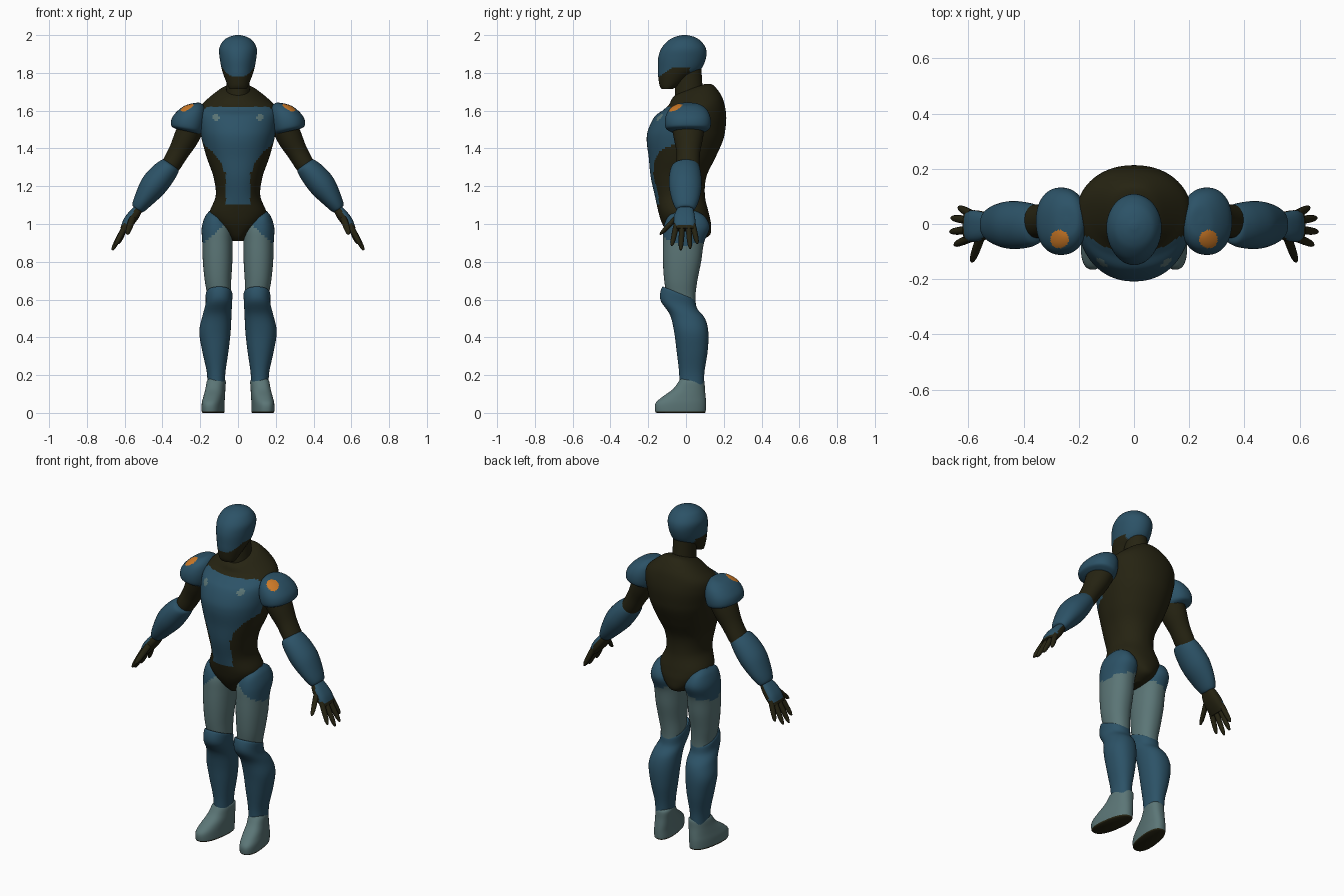
import bpy, bmesh, math
from mathutils import Vector

MATS = []
for name, col in [("steel_blue", (0.025, 0.085, 0.135)), ("dark_olive", (0.019, 0.017, 0.006)),
                  ("pale_grey", (0.105, 0.180, 0.182)), ("orange", (0.60, 0.19, 0.02))]:
    m = bpy.data.materials.new(name)
    m.diffuse_color = (*col, 1)
    MATS.append(m)
BLUE, DARK, GREY, ORANGE = range(4)


def catmull(a, b, c, d, t):
    return [0.5 * (2 * q + (r - p) * t + (2 * p - 5 * q + 4 * r - s) * t * t
                   + (3 * q - p - 3 * r + s) * t ** 3) for p, q, r, s in zip(a, b, c, d)]


def loft(name, stations, colour, sides=32, steps=5, power=2.0, mirror=True, shear=0.0):
    """Skin rings; a station is (x, z, radius, y_front, y_back, roll in degrees, pitch)."""
    st = [tuple(s) + (0,) * (7 - len(s)) for s in stations]
    st = [st[0]] + st + [st[-1]]
    rows = []
    for i in range(1, len(st) - 2):
        rows += [catmull(*st[i - 1:i + 3], k / steps) for k in range(steps)]
    rows.append(st[-1])
    bm = bmesh.new()
    rings = []
    for x, z, r, y0, y1, roll, pitch in rows:
        a = math.radians(roll)
        ring = []
        for k in range(sides):
            t = 2 * math.pi * k / sides
            c, s = math.cos(t), math.sin(t)
            c = math.copysign(abs(c) ** (2 / power), c) * r
            s = math.copysign(abs(s) ** (2 / power), s) * (y1 - y0) / 2
            y = (y0 + y1) / 2 + s
            ring.append(bm.verts.new((x + c * math.cos(a) - shear * y, y,
                                      z + c * math.sin(a) + s * pitch)))
        rings.append(ring)
    for lo, hi in zip(rings, rings[1:]):
        for k in range(sides):
            j = (k + 1) % sides
            bm.faces.new((lo[k], lo[j], hi[j], hi[k]))
    bm.faces.new(rings[0])
    bm.faces.new(rings[-1])
    bmesh.ops.recalc_face_normals(bm, faces=bm.faces[:])
    for f in bm.faces:
        f.smooth = True
        f.material_index = colour(f.calc_center_median(), f.normal) if callable(colour) else colour
    me = bpy.data.meshes.new(name)
    bm.to_mesh(me)
    bm.free()
    for m in MATS:
        me.materials.append(m)
    ob = bpy.data.objects.new(name, me)
    bpy.context.collection.objects.link(ob)
    if mirror:
        ob.modifiers.new("mirror", 'MIRROR').use_axis[0] = True
    bpy.ops.object.select_all(action='DESELECT')
    bpy.context.view_layer.objects.active = ob
    ob.select_set(True)
    bpy.ops.object.shade_smooth_by_angle(angle=math.radians(45))
    return ob


# Torso: blue chest plate tapering to a belly strip, with two pale studs
def torso_colour(p, n):
    x = abs(p.x)
    if math.hypot(x - 0.117, p.z - 1.565) < 0.017 and p.y < -0.03:
        return GREY
    if p.y > -0.045 or p.z > 1.62 or p.z < 1.1:
        return DARK
    if p.z > 1.43:
        return BLUE
    if p.z > 1.28:
        return BLUE if x < 0.075 + 0.12 * ((p.z - 1.28) / 0.15) ** 1.7 else DARK
    return BLUE if x < 0.065 else DARK


torso = [(0.91, .03, -.06, .06), (0.94, .065, -.09, .125), (1.0, .13, -.125, .132),
         (1.06, .15, -.145, .12), (1.15, .118, -.165, .10), (1.25, .13, -.187, .108),
         (1.35, .165, -.197, .155), (1.44, .19, -.208, .195), (1.50, .202, -.20, .208),
         (1.57, .21, -.165, .213), (1.62, .20, -.12, .203, 0, .1), (1.66, .16, -.09, .183, 0, .2),
         (1.70, .10, -.075, .14, 0, .35), (1.715, .06, -.05, .10, 0, .35)]
loft("torso", [(0,) + s for s in torso], torso_colour, 112, 8, 2.15, mirror=False)

# Neck
loft("neck", [(0, 1.62, .068, -.06, .10), (0, 1.72, .062, -.058, .088), (0, 1.85, .06, -.055, .08)],
     DARK, mirror=False)


# Head: blue helmet and mask over a dark jaw
def head_colour(p, n):
    edge = min(1.775 + 0.65 * (p.y + 0.15), 1.83) if p.y < 0.02 else 1.79
    return BLUE if p.z > edge else DARK


head = [(1.715, .045, -.13, -.07), (1.735, .055, -.14, -.035), (1.78, .073, -.147, .025),
        (1.82, .086, -.149, .08), (1.88, .097, -.147, .106), (1.93, .099, -.13, .105),
        (1.97, .078, -.095, .077), (1.99, .048, -.06, .045), (2.0, .012, -.02, .005)]
loft("head", [(0,) + s for s in head], head_colour, 64, 6, mirror=False)


# Shoulder caps with orange patches
def cap_colour(p, n):
    return ORANGE if p.z > 1.54 and math.hypot(p.x - .27, p.y + .055) < .033 else BLUE


loft("shoulder_cap", [(.245, 1.638, .008, 0, .02, -12), (.245, 1.632, .045, -.05, .07, -12),
                      (.25, 1.605, .075, -.09, .11, -8), (.26, 1.56, .09, -.11, .13, 0),
                      (.268, 1.51, .087, -.108, .128, 8), (.265, 1.49, .07, -.08, .10, 12)],
     cap_colour, 80, 8, 2.2)

# Arms
loft("upper_arm", [(.235, 1.54, .07, -.08, .10, 30), (.275, 1.455, .066, -.065, .09, 30),
                   (.315, 1.38, .055, -.05, .075, 31), (.36, 1.305, .05, -.05, .07, 34),
                   (.40, 1.26, .04, -.04, .06, 36)], DARK)
loft("forearm", [(.352, 1.315, .045, -.05, .06, 36), (.362, 1.305, .056, -.075, .07, 36),
                 (.40, 1.262, .068, -.088, .08, 36), (.45, 1.20, .07, -.09, .083, 36),
                 (.50, 1.13, .052, -.075, .07, 36), (.53, 1.085, .036, -.055, .05, 36),
                 (.535, 1.078, .02, -.04, .035, 36)], BLUE)
loft("hand", [(.52, 1.09, .022, -.04, .035, 36), (.55, 1.05, .030, -.06, .045, 36),
              (.58, 1.01, .030, -.065, .05, 34), (.605, .97, .02, -.06, .045, 30)],
     lambda p, n: BLUE if n.x > 0.1 and p.z > 0.995 else DARK, power=2.6)


def finger(name, a, b, r):
    rows = []
    for t, k in ((0, 1), (.5, .95), (.85, .75), (1, .3)):
        p = Vector(a).lerp(Vector(b), t)
        rows.append((p.x, p.z, r * k, p.y - r * k, p.y + r * k, 28))
    loft(name, rows, DARK, 12, 2)


for i, (y0, y1, x, z) in enumerate([(-.05, -.075, .65, .885), (-.02, -.028, .666, .862),
                                    (.012, .022, .662, .87), (.036, .06, .635, .895)]):
    finger("finger_%d" % (i + 1), (.59, y0, 1.0), (x, y1, z), .0155)
finger("thumb", (.555, -.045, 1.04), (.588, -.135, .945), .018)


# Legs: pale thighs with blue hip panels
def thigh_colour(p, n):
    slope = 0.9 if p.y < 0 else 0.3
    return BLUE if p.z > 0.89 + slope * max(0, 0.19 - p.x) else DARK if p.z > 1.01 else GREY


loft("thigh", [(.125, 1.07, .025, -.04, .05), (.122, 1.04, .052, -.095, .10),
               (.112, .98, .080, -.118, .125), (.109, .90, .080, -.122, .095),
               (.108, .80, .078, -.122, .08), (.106, .70, .070, -.115, .06),
               (.10, .62, .062, -.10, .05), (.10, .55, .055, -.07, .05)], thigh_colour, 56, 6, 2.2)
loft("shin_guard", [(.098, .625, .055, -.10, .035, 0, -.4), (.10, .632, .07, -.126, .048, 0, -.4),
                    (.102, .575, .070, -.136, .06, 0, -.25), (.112, .51, .077, -.085, .10, 0, -.1),
                    (.122, .43, .083, -.063, .118), (.120, .33, .070, -.05, .115),
                    (.116, .22, .050, -.037, .098), (.116, .15, .046, -.035, .095)],
     BLUE, 40, 5, 2.2)

# Feet with dark soles
loft("foot", [(.128, 0, .052, -.155, .098), (.128, .008, .056, -.163, .104),
              (.128, .05, .056, -.162, .106), (.125, .085, .054, -.125, .104),
              (.122, .125, .051, -.07, .10), (.119, .165, .049, -.04, .098),
              (.118, .18, .040, -.03, .09)],
     lambda p, n: DARK if p.z < 0.010 else GREY, 40, 5, 2.4, shear=0.13)
